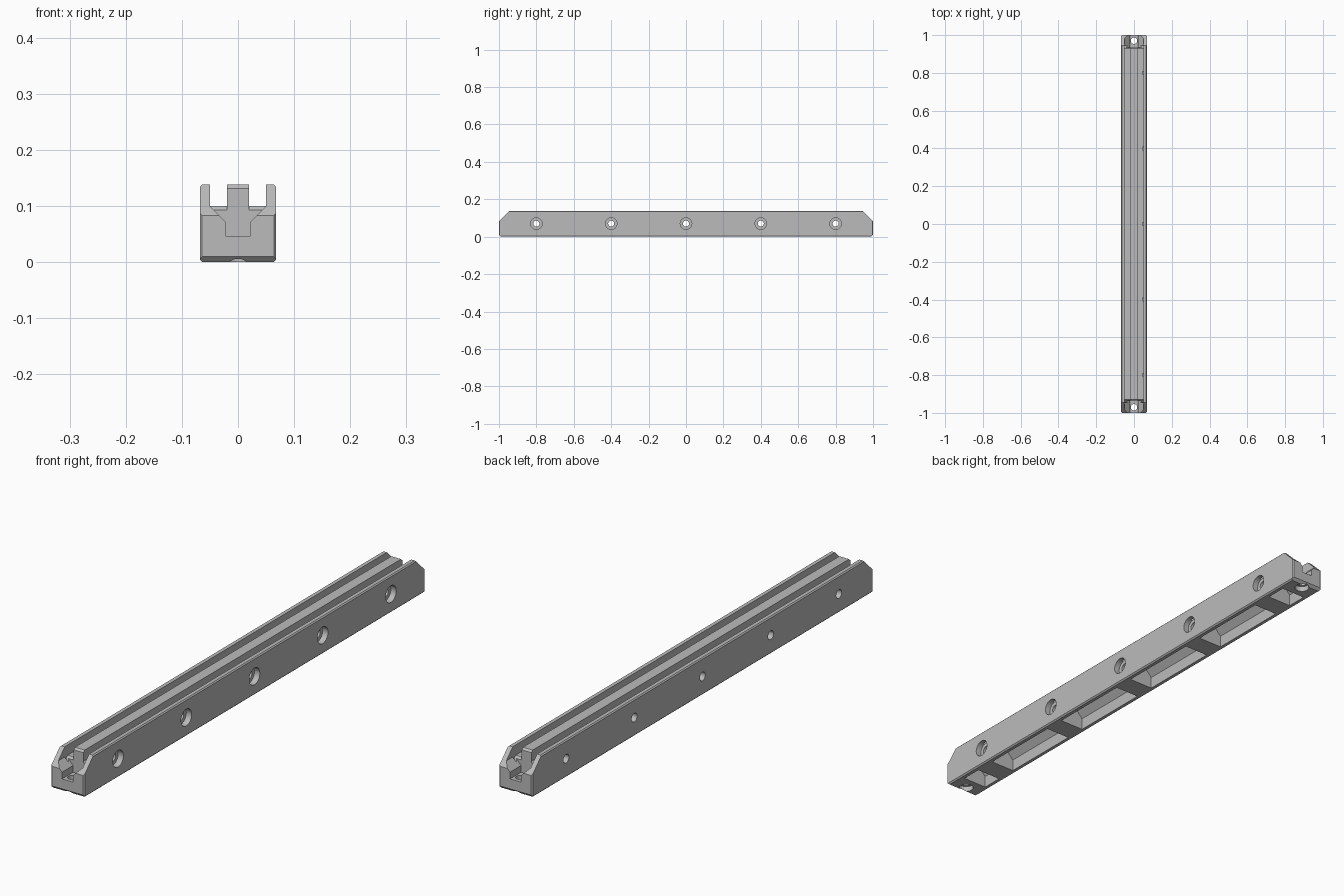
import bpy
import bmesh
from math import cos, sin, tau
from mathutils import Vector

if "Cube" in bpy.data.objects:
    bpy.data.objects.remove(bpy.data.objects["Cube"], do_unlink=True)

grey = bpy.data.materials.new("light grey")
grey.use_nodes = True
colour = (0.5, 0.5, 0.5, 1)
grey.diffuse_color = colour
grey.node_tree.nodes["Principled BSDF"].inputs["Base Color"].default_value = colour

# Where the two profile coordinates and the depth go for each extrusion axis
PLACE = {
    "x": lambda a, b, d: Vector((d, a, b)),
    "y": lambda a, b, d: Vector((a, d, b)),
    "z": lambda a, b, d: Vector((a, b, d)),
}


def prism(name, profile, axis, start, end):
    """Extrude a closed 2D profile along an axis."""
    bm = bmesh.new()
    rings = [[bm.verts.new(PLACE[axis](a, b, d)) for a, b in profile] for d in (start, end)]
    bm.faces.new(rings[0])
    bm.faces.new(rings[1])
    n = len(profile)
    for i in range(n):
        j = (i + 1) % n
        bm.faces.new((rings[0][i], rings[0][j], rings[1][j], rings[1][i]))
    bmesh.ops.recalc_face_normals(bm, faces=bm.faces)
    mesh = bpy.data.meshes.new(name)
    bm.to_mesh(mesh)
    bm.free()
    obj = bpy.data.objects.new(name, mesh)
    mesh.materials.append(grey)
    bpy.context.collection.objects.link(obj)
    return obj


def circle(a, b, radius, n=32):
    return [(a + radius * cos(tau * i / n), b + radius * sin(tau * i / n)) for i in range(n)]


def mirrored(half):
    return half + [(-a, b) for a, b in reversed(half)]


def cut(target, cutter):
    """Subtract the cutter and discard it."""
    cutter.hide_render = True
    mod = target.modifiers.new("cut", "BOOLEAN")
    mod.operation = "DIFFERENCE"
    mod.solver = "EXACT"
    mod.object = cutter
    bpy.context.view_layer.objects.active = target
    bpy.ops.object.modifier_apply(modifier=mod.name)
    bpy.data.objects.remove(cutter, do_unlink=True)


W, H = 0.068, 0.138      # half width and height
FLOOR = 0.1              # channel floor
STOP = 0.935             # where the end recess stops

# Bar with two channels beside a central rib
rail = prism("rail", mirrored([
    (W - 0.005, 0), (W, 0.005), (W, H - 0.004), (W - 0.004, H),
    (0.05, H), (0.05, FLOOR), (0.02, FLOOR), (0.02, H)]), "y", -1, 1)

# Hollows underneath, separated by webs at the screws
screws = [-0.8, -0.4, 0, 0.4, 0.8]
web = 0.04
hollow = mirrored([(0.05, -0.02), (0.05, 0.045), (0.015, 0.082)])
edges = [-0.92 - web] + screws + [0.92 + web]
for y0, y1 in zip(edges, edges[1:]):
    cut(rail, prism("hollow_cutter", hollow, "y", y0 + web, y1 - web))

# Both ends: recess, chamfers and mounting hole
recess = mirrored([(0.0225, 0.047), (0.0225, 0.072), (0.05, FLOOR), (0.05, 0.2)])
for s in (-1, 1):
    cut(rail, prism("recess_cutter", recess, "y", s * STOP, s * 1.1))
    slope = [(s * 1.02, 0.063), (s * 0.925, 0.158), (s * 1.02, 0.158)]
    cut(rail, prism("slope_cutter", slope, "x", -0.1, 0.1))
    toe = [(s * 0.98, -0.01), (s * 1.01, 0.02), (s * 1.01, -0.01)]
    cut(rail, prism("toe_cutter", toe, "x", -0.1, 0.1))
    for t in (-1, 1):
        corner = [(t * (W - 0.014), s * 1.01), (t * (W + 0.01), s * 0.986),
                  (t * (W + 0.01), s * 1.01)]
        cut(rail, prism("corner_cutter", corner, "z", -0.01, 0.2))
    # Softened rib tip and channel floor edge
    for half, top in ((0.021, H), (0.0499, FLOOR)):
        tip = [(s * (STOP + 0.01), top - 0.017), (s * (STOP - 0.017), top + 0.01),
               (s * (STOP + 0.01), top + 0.01)]
        if top == H:
            cut(rail, prism("tip_cutter", tip, "x", -half, half))
        else:
            for t in (-1, 1):
                cut(rail, prism("lip_cutter", tip, "x", t * 0.02, t * half))
    cut(rail, prism("end_hole_cutter", circle(0, s * 0.97, 0.017), "z", -0.1, 0.2))
    cut(rail, prism("end_bore_cutter", circle(0, s * 0.97, 0.026), "z", -0.1, 0.02))

# Side screw holes, counterbored on one side
for y in screws:
    cut(rail, prism("screw_hole_cutter", circle(y, 0.07, 0.016), "x", -0.1, 0.1))
    cut(rail, prism("screw_bore_cutter", circle(y, 0.07, 0.031), "x", W - 0.022, 0.1))

# Smooth bores, sharp edges
bpy.ops.object.select_all(action="DESELECT")
rail.select_set(True)
bpy.context.view_layer.objects.active = rail
bpy.ops.object.shade_smooth_by_angle(angle=0.5)
